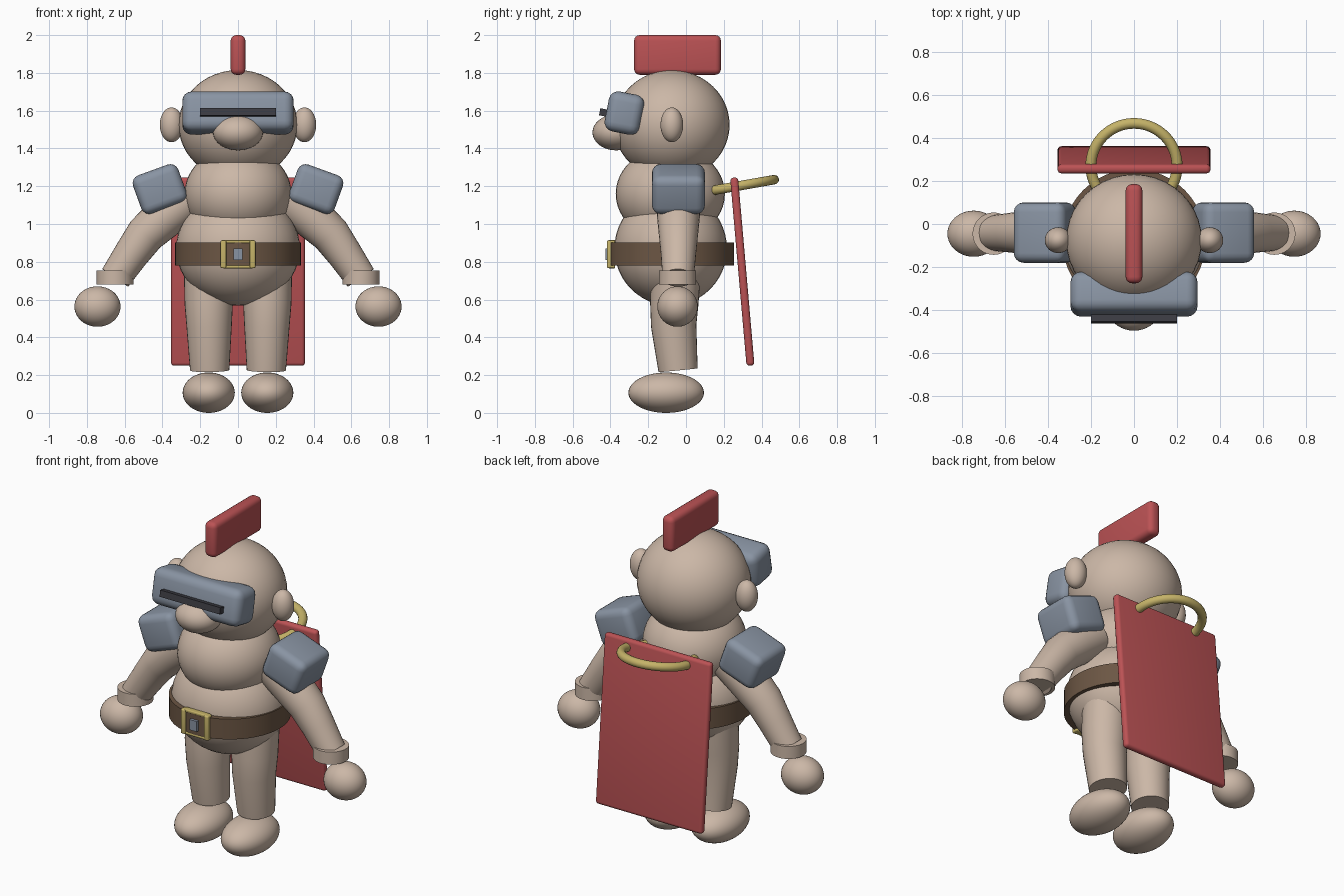
import bpy, bmesh, math
from mathutils import Vector, Matrix

if "Cube" in bpy.data.objects:
    bpy.data.objects.remove(bpy.data.objects["Cube"])


def material(name, rgb):
    m = bpy.data.materials.new(name)
    m.diffuse_color = (*rgb, 1)
    m.use_nodes = True
    m.node_tree.nodes["Principled BSDF"].inputs["Base Color"].default_value = m.diffuse_color
    return m


SKIN = material("skin", (0.60, 0.475, 0.385))
RED = material("red", (0.50, 0.085, 0.09))
STEEL = material("steel", (0.25, 0.295, 0.365))
BROWN = material("leather brown", (0.15, 0.094, 0.058))
GOLD = material("gold", (0.56, 0.45, 0.14))
DARK = material("dark slit", (0.045, 0.045, 0.055))


def finish(name, bm, mat, loc=(0, 0, 0), rot=(0, 0, 0)):
    bmesh.ops.recalc_face_normals(bm, faces=bm.faces)
    me = bpy.data.meshes.new(name)
    bm.to_mesh(me)
    bm.free()
    me.materials.append(mat)
    ob = bpy.data.objects.new(name, me)
    bpy.context.collection.objects.link(ob)
    ob.location = loc
    ob.rotation_euler = [math.radians(a) for a in rot]
    bpy.ops.object.select_all(action='DESELECT')
    ob.select_set(True)
    bpy.context.view_layer.objects.active = ob
    bpy.ops.object.shade_smooth_by_angle(angle=math.radians(40))
    return ob


def ellipsoid(name, mat, loc, radii):
    bm = bmesh.new()
    bmesh.ops.create_uvsphere(bm, u_segments=40, v_segments=24, radius=1)
    bmesh.ops.scale(bm, vec=radii, verts=bm.verts)
    return finish(name, bm, mat, loc)


def box(name, mat, loc, size, rot=(0, 0, 0), bevel=0.0):
    bm = bmesh.new()
    bmesh.ops.create_cube(bm, size=1)
    bmesh.ops.scale(bm, vec=size, verts=bm.verts)
    if bevel:
        bmesh.ops.bevel(bm, geom=bm.edges[:], offset=bevel, segments=4,
                        profile=0.5, affect='EDGES')
    return finish(name, bm, mat, loc, rot)


def cylinder(name, mat, loc, radius, height):
    bm = bmesh.new()
    bmesh.ops.create_cone(bm, cap_ends=True, segments=48, radius1=radius,
                          radius2=radius, depth=height)
    return finish(name, bm, mat, loc)


def limb(name, mat, path, sides=32):
    """Capped tube through (x, y, z, radius) stations."""
    bm = bmesh.new()
    pts = [Vector(p[:3]) for p in path]
    rings = []
    for i, p in enumerate(pts):
        t = (pts[min(i + 1, len(pts) - 1)] - pts[max(i - 1, 0)]).normalized()
        side = Vector((0, 1, 0)).cross(t).normalized()
        up = t.cross(side)
        r = path[i][3]
        rings.append([bm.verts.new(p + r * (math.cos(a) * side + math.sin(a) * up))
                      for a in (2 * math.pi * k / sides for k in range(sides))])
    for a, b in zip(rings, rings[1:]):
        for k in range(sides):
            j = (k + 1) % sides
            bm.faces.new((a[k], a[j], b[j], b[k]))
    bm.faces.new(rings[0])
    bm.faces.new(rings[-1])
    return finish(name, bm, mat)


def torus(name, mat, loc, rot, major, minor, n=64, m=16):
    bm = bmesh.new()
    v = [[bm.verts.new(Matrix.Rotation(2 * math.pi * i / n, 3, 'Z') @ Vector(
        (major + minor * math.cos(2 * math.pi * j / m), 0,
         minor * math.sin(2 * math.pi * j / m)))) for j in range(m)] for i in range(n)]
    for i in range(n):
        for j in range(m):
            a, b = (i + 1) % n, (j + 1) % m
            bm.faces.new((v[i][j], v[a][j], v[a][b], v[i][b]))
    return finish(name, bm, mat, loc, rot)


# Head and torso
ellipsoid("head", SKIN, (0, -0.076, 1.525), (0.315, 0.307, 0.29))
ellipsoid("nose", SKIN, (0, -0.37, 1.485), (0.132, 0.125, 0.095))
ellipsoid("chest", SKIN, (0, -0.083, 1.16), (0.283, 0.289, 0.25))
ellipsoid("belly", SKIN, (0, -0.081, 0.87), (0.328, 0.298, 0.302))

# Helmet crest and visor
box("crest", RED, (0, -0.045, 1.895), (0.078, 0.46, 0.21), bevel=0.03)
box("visor", STEEL, (0, -0.326, 1.587), (0.59, 0.19, 0.215), (-11, 0, 0), 0.05)
box("visor_slit", DARK, (0, -0.435, 1.59), (0.40, 0.045, 0.038), (-11, 0, 0))

# Belt and buckle
cylinder("belt", BROWN, (0, -0.078, 0.84), 0.333, 0.122)
for s in (-1, 1):
    box("buckle_side", GOLD, (s * 0.077, -0.397, 0.84), (0.03, 0.042, 0.148), bevel=0.008)
    box("buckle_bar", GOLD, (0, -0.393, 0.84 + s * 0.067), (0.16, 0.036, 0.016), bevel=0.005)
box("buckle_centre", STEEL, (0, -0.412, 0.84), (0.048, 0.03, 0.062))

# Cape and its ring
box("cape", RED, (0, 0.298, 0.748), (0.71, 0.042, 1.0), (5, 0, 0), 0.018)
torus("cape_ring", GOLD, (0, 0.27, 1.2), (10, 0, 0), 0.2, 0.025)

# Paired parts
for s, side in ((-1, "right"), (1, "left")):
    ellipsoid(side + "_ear", SKIN, (s * 0.352, -0.075, 1.525), (0.062, 0.06, 0.092))
    box(side + "_shoulder_pad", STEEL, (s * 0.414, -0.04, 1.185),
        (0.255, 0.28, 0.215), (0, s * 20, 0), 0.045)
    ellipsoid(side + "_rivet", GOLD, (s * 0.41, -0.13, 1.29), (0.01, 0.01, 0.01))
    limb(side + "_arm", SKIN, [
        (s * 0.27, -0.04, 1.13, 0.115), (s * 0.39, -0.04, 1.035, 0.113),
        (s * 0.49, -0.04, 0.945, 0.104), (s * 0.565, -0.04, 0.84, 0.093),
        (s * 0.65, -0.042, 0.715, 0.083)])
    cylinder(side + "_cuff", SKIN, (s * 0.651, -0.045, 0.717), 0.098, 0.075)
    ellipsoid(side + "_hand", SKIN, (s * 0.744, -0.045, 0.563), (0.122, 0.107, 0.107))
    limb(side + "_leg", SKIN, [
        (s * 0.155, -0.05, 0.80, 0.132), (s * 0.155, -0.062, 0.58, 0.128),
        (s * 0.153, -0.065, 0.46, 0.12), (s * 0.15, -0.042, 0.226, 0.104)])
    ellipsoid(side + "_foot", SKIN, (s * 0.155, -0.105, 0.107), (0.138, 0.2, 0.107))
